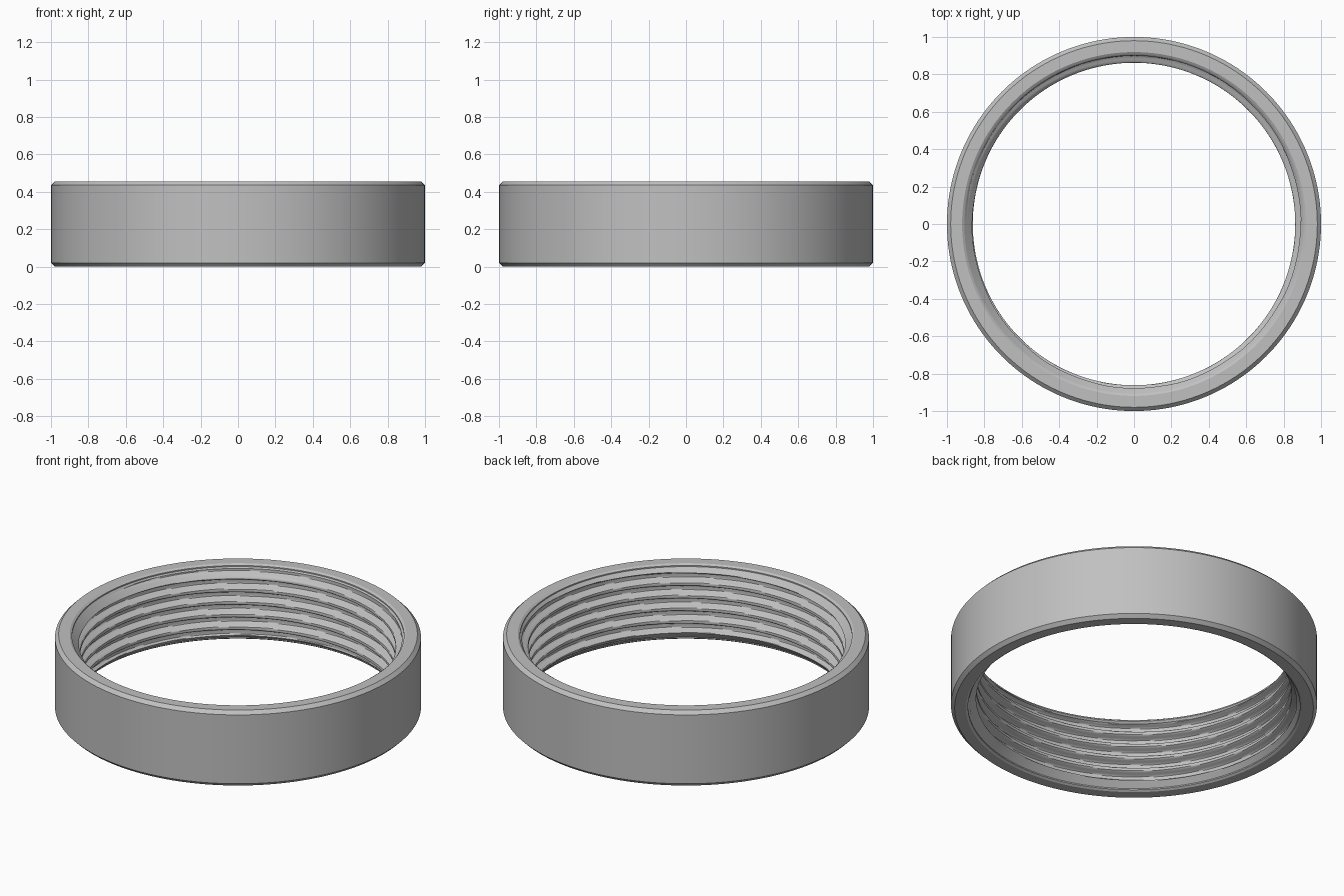
import bpy, bmesh, math

if "Cube" in bpy.data.objects:
    bpy.data.objects.remove(bpy.data.objects["Cube"])

SEGMENTS, ROWS = 160, 110
HEIGHT, PITCH = 0.455, 0.076
CREST, ROOT = 0.862, 0.900
LIP, LIP_Z = 0.907, 0.015


def bore_radius(theta, z):
    """Right-handed internal thread, cut back by a chamfer at each mouth."""
    phase = ((z - 0.395) / PITCH - (theta - math.radians(135)) / math.tau) % 1.0
    d = min(phase, 1.0 - phase) * 2          # 0 at the crest, 1 at the root
    t = min(max((d - 0.18) / 0.57, 0.0), 1.0)
    t = t * t * (3 - 2 * t)
    thread = CREST + (ROOT - CREST) * t
    edge = min(z, HEIGHT - z)
    cone = LIP - (edge - LIP_Z) * 0.95
    return max(thread, cone)


def ring_section(theta):
    # outer wall with small chamfers, then the lips and the threaded bore
    section = [(0.98, 0.0), (1.0, 0.02), (1.0, HEIGHT - 0.02), (0.98, HEIGHT),
               (0.919, HEIGHT), (LIP, HEIGHT - 0.008)]
    for i in range(ROWS + 1):
        z = HEIGHT - LIP_Z - (HEIGHT - 2 * LIP_Z) * i / ROWS
        section.append((bore_radius(theta, z), z))
    return section + [(LIP, 0.008), (0.919, 0.0)]


# threaded ring
bm = bmesh.new()
loops = []
for s in range(SEGMENTS):
    a = math.tau * s / SEGMENTS
    loops.append([bm.verts.new((r * math.cos(a), r * math.sin(a), z))
                  for r, z in ring_section(a)])
count = len(loops[0])
for s in range(SEGMENTS):
    this, nxt = loops[s], loops[(s + 1) % SEGMENTS]
    for i in range(count):
        j = (i + 1) % count
        bm.faces.new((this[i], nxt[i], nxt[j], this[j]))
bmesh.ops.recalc_face_normals(bm, faces=bm.faces)
mesh = bpy.data.meshes.new("threaded_ring")
bm.to_mesh(mesh)
bm.free()
ring = bpy.data.objects.new("threaded_ring", mesh)
bpy.context.collection.objects.link(ring)

# plain grey finish
grey = bpy.data.materials.new("light grey")
grey.diffuse_color = (0.53, 0.53, 0.53, 1)
grey.use_nodes = True
grey.node_tree.nodes["Principled BSDF"].inputs["Base Color"].default_value = grey.diffuse_color
mesh.materials.append(grey)

bpy.context.view_layer.objects.active = ring
ring.select_set(True)
bpy.ops.object.shade_smooth_by_angle(angle=math.radians(30))
